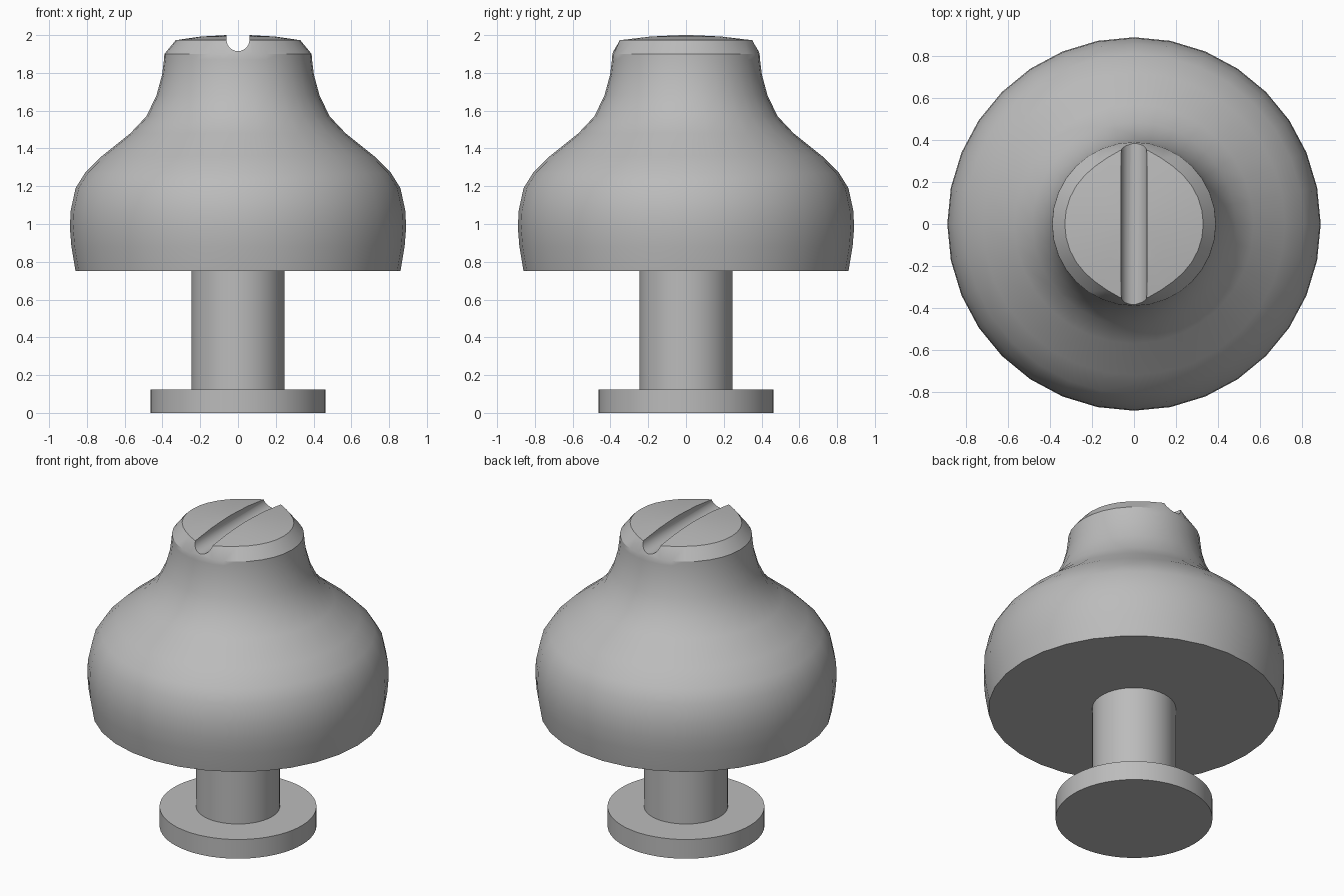
import bpy, bmesh, math

cube = bpy.data.objects.get("Cube")
if cube:
    bpy.data.objects.remove(cube, do_unlink=True)

# Single plain grey
grey = bpy.data.materials.new("plain grey")
grey.use_nodes = True
color = (0.5, 0.5, 0.5, 1)
grey.diffuse_color = color
grey.node_tree.nodes["Principled BSDF"].inputs["Base Color"].default_value = color


def finish(name, bm):
    bmesh.ops.recalc_face_normals(bm, faces=bm.faces)
    mesh = bpy.data.meshes.new(name)
    bm.to_mesh(mesh)
    bm.free()
    mesh.materials.append(grey)
    obj = bpy.data.objects.new(name, mesh)
    bpy.context.collection.objects.link(obj)
    return obj


def lathe(name, profile, sides, adjust=None):
    """Closed solid of revolution; adjust may reshape a ring by angle."""
    bm = bmesh.new()
    rings = []
    for r, z in profile:
        ring = []
        for i in range(sides):
            a = math.tau * i / sides
            rr = adjust(r, z, a) if adjust else r
            ring.append(bm.verts.new((rr * math.cos(a), rr * math.sin(a), z)))
        rings.append(ring)
    for low, high in zip(rings, rings[1:]):
        for i in range(sides):
            j = (i + 1) % sides
            bm.faces.new((low[i], low[j], high[j], high[i]))
    bm.faces.new(rings[0][::-1])
    bm.faces.new(rings[-1])
    return finish(name, bm)


def smooth(obj, degrees):
    bpy.ops.object.select_all(action="DESELECT")
    obj.select_set(True)
    bpy.context.view_layer.objects.active = obj
    bpy.ops.object.shade_smooth_by_angle(angle=math.radians(degrees))


# Foot disc and stem
foot = lathe("foot", [(0.463, 0), (0.463, 0.125)], 64)
stem = lathe("stem", [(0.247, 0.12), (0.247, 0.76)], 64)


# Bell-shaped knob, its top rim swelling outward at the ends of the slot
def swell_rim(r, z, a):
    if z < 1.95 or r < 0.3:
        return r
    return r + 0.035 * abs(math.sin(a)) ** 16


bell = [(0.86, 0.75), (0.882, 0.88), (0.89, 0.98), (0.886, 1.07),
        (0.86, 1.19), (0.81, 1.27), (0.72, 1.36), (0.57, 1.48),
        (0.485, 1.57), (0.432, 1.68), (0.402, 1.79), (0.392, 1.87),
        (0.39, 1.90), (0.33, 1.973), (0.2, 1.992), (0.06, 2.0)]
knob = lathe("knob", bell, 32, swell_rim)

# Round-bottomed slot cut across the top
bm = bmesh.new()
radius, center = 0.061, 1.976
outline = [(radius, 2.1)]
for k in range(13):
    a = -math.pi * k / 12
    outline.append((radius * math.cos(a), center + radius * math.sin(a)))
outline.append((-radius, 2.1))
section = bm.faces.new([bm.verts.new((x, -0.6, z)) for x, z in outline])
sweep = bmesh.ops.extrude_face_region(bm, geom=[section])
bmesh.ops.translate(bm, vec=(0, 1.2, 0),
                    verts=[v for v in sweep["geom"] if isinstance(v, bmesh.types.BMVert)])
cutter = finish("slot_cutter", bm)
cutter.hide_render = True
cutter.hide_viewport = True

cut = knob.modifiers.new("slot", "BOOLEAN")
cut.operation = "DIFFERENCE"
cut.solver = "EXACT"
cut.object = cutter
bpy.context.view_layer.objects.active = knob
bpy.ops.object.modifier_apply(modifier=cut.name)
bpy.data.objects.remove(cutter, do_unlink=True)

for part in (foot, stem, knob):
    smooth(part, 30)
